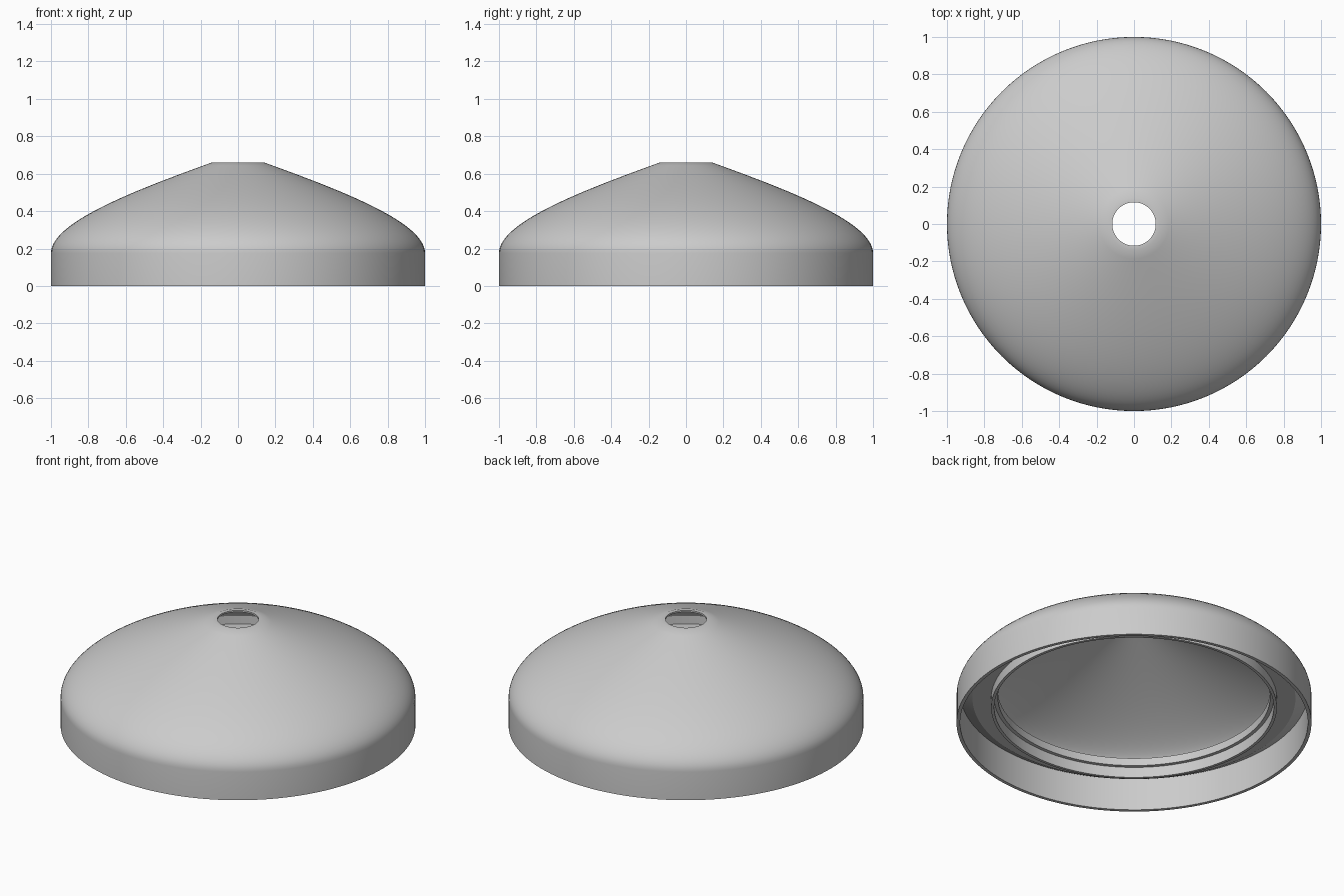
import bpy
import bmesh
import math
from mathutils import Vector
from mathutils.geometry import interpolate_bezier

cube = bpy.data.objects.get("Cube")
if cube:
    bpy.data.objects.remove(cube, do_unlink=True)

SEGMENTS = 128

# Material
grey = bpy.data.materials.new("light_grey")
grey.use_nodes = True
colour = (0.6, 0.6, 0.6, 1)
grey.diffuse_color = colour
grey.node_tree.nodes["Principled BSDF"].inputs["Base Color"].default_value = colour


def curve(*controls):
    """Sample a Bezier through (radius, height) controls."""
    points = interpolate_bezier(*[Vector(c) for c in controls], 28)
    return [(p.x, p.y) for p in points]


def lathe(name, profile, material):
    """Revolve a closed (radius, height) profile around the z axis."""
    bm = bmesh.new()
    rings = []
    for i in range(SEGMENTS):
        a = 2 * math.pi * i / SEGMENTS
        rings.append([bm.verts.new((r * math.cos(a), r * math.sin(a), z))
                      for r, z in profile])
    n = len(profile)
    for i, ring in enumerate(rings):
        following = rings[(i + 1) % SEGMENTS]
        for j in range(n):
            k = (j + 1) % n
            bm.faces.new((ring[j], following[j], following[k], ring[k]))
    bmesh.ops.recalc_face_normals(bm, faces=bm.faces)
    mesh = bpy.data.meshes.new(name)
    bm.to_mesh(mesh)
    bm.free()
    mesh.materials.append(material)
    obj = bpy.data.objects.new(name, mesh)
    bpy.context.collection.objects.link(obj)
    return obj


# Outer dome, from the skirt up to the flat top
outside = [(1, 0)] + curve((1, 0.175), (1, 0.34), (0.56, 0.508), (0.14, 0.66))

# Central hole and the thin dome's curved ceiling
inside = [(0.116, 0.66)] + curve((0.116, 0.65), (0.5, 0.5), (0.88, 0.34), (0.91, 0.255))

# Floor of the cavity behind the inner ring
inside += [(0.91, 0.205), (0.767, 0.212)]

# Stepped inner ring
inside += [(0.767, 0.165), (0.788, 0.165), (0.788, 0.1), (0.805, 0.1)]

# Shelf between the ring and the thin skirt
inside += [(0.805, 0.16), (0.91, 0.16), (0.98, 0.2), (0.98, 0)]

cap = lathe("domed_cap", outside + inside, grey)
bpy.ops.object.select_all(action='DESELECT')
cap.select_set(True)
bpy.context.view_layer.objects.active = cap
bpy.ops.object.shade_smooth_by_angle(angle=math.radians(25))
